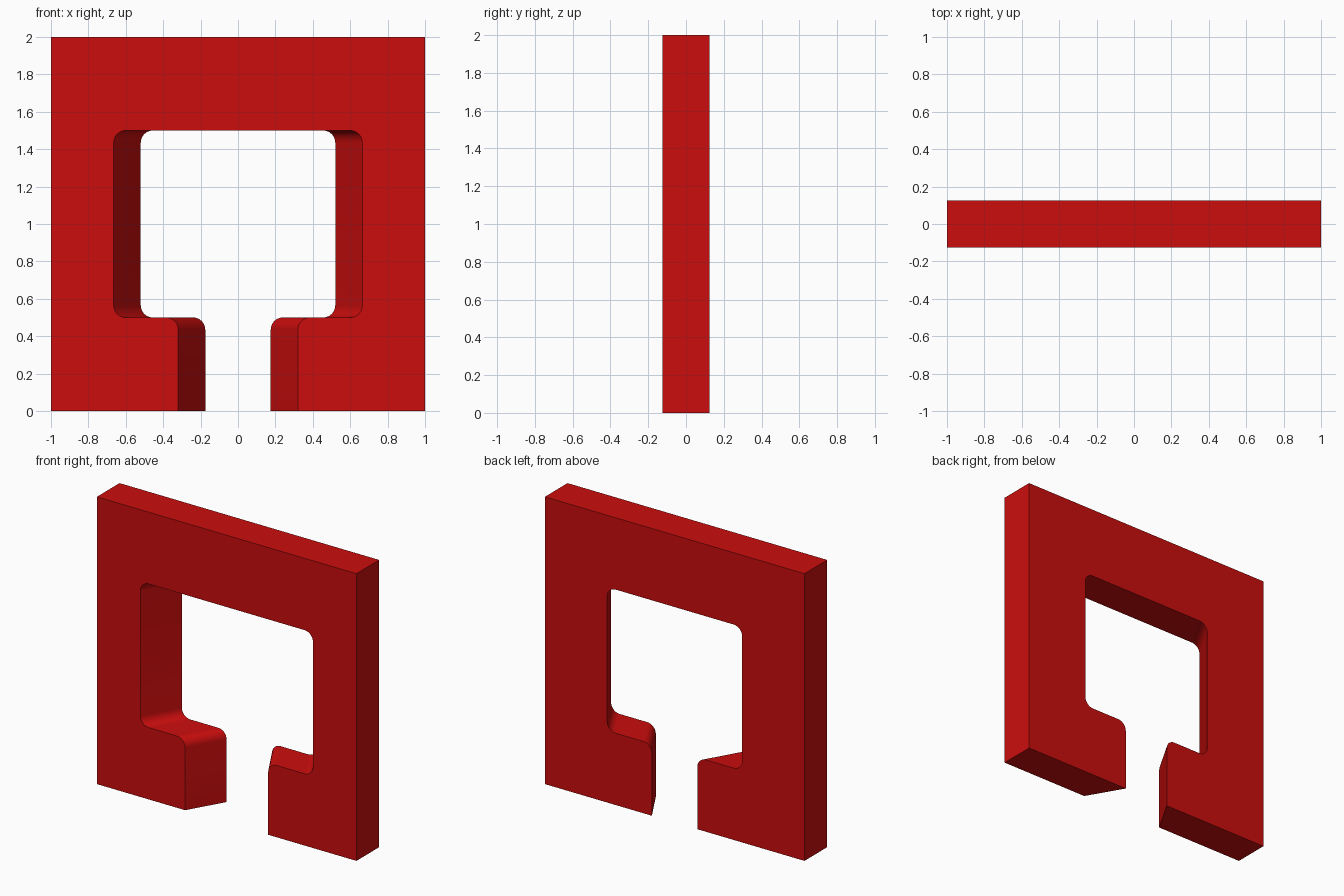
import bpy
import bmesh
from math import cos, sin, pi, radians

if "Cube" in bpy.data.objects:
    bpy.data.objects.remove(bpy.data.objects["Cube"], do_unlink=True)

HALF_DEPTH = 0.125
R = 0.065      # corner rounding of the opening
STEPS = 8


def arc(cx, cz, start, sweep):
    """Quarter-round corner points, angles in quarter turns."""
    return [(cx + R * cos((start + sweep * i / STEPS) * pi / 2),
             cz + R * sin((start + sweep * i / STEPS) * pi / 2))
            for i in range(STEPS + 1)]


def outline(slot, cavity):
    """Frame outline with a slot that opens into a wider cavity."""
    half = [(1, 2), (1, 0), (slot, 0)]
    half += arc(slot + R, 0.5 - R, 2, -1)       # slot lip
    half += arc(cavity - R, 0.5 + R, -1, 1)     # lower cavity corner
    half += arc(cavity - R, 1.5 - R, 0, 1)      # upper cavity corner
    return half + [(-x, z) for x, z in reversed(half)]


# Red material
red = bpy.data.materials.new("red")
red.use_nodes = True
color = (0.6, 0.004, 0.004, 1)
red.diffuse_color = color
red.node_tree.nodes["Principled BSDF"].inputs["Base Color"].default_value = color

# Plate with an opening that narrows towards the back
bm = bmesh.new()
front = [bm.verts.new((x, -HALF_DEPTH, z)) for x, z in outline(0.32, 0.665)]
back = [bm.verts.new((x, HALF_DEPTH, z)) for x, z in outline(0.175, 0.52)]
bm.faces.new(front)
bm.faces.new(back[::-1])
for i in range(len(front)):
    bm.faces.new((front[i], front[i - 1], back[i - 1], back[i]))
bmesh.ops.recalc_face_normals(bm, faces=bm.faces)

mesh = bpy.data.meshes.new("slotted_plate")
bm.to_mesh(mesh)
bm.free()
mesh.materials.append(red)
plate = bpy.data.objects.new("slotted_plate", mesh)
bpy.context.collection.objects.link(plate)

bpy.ops.object.select_all(action="DESELECT")
plate.select_set(True)
bpy.context.view_layer.objects.active = plate
bpy.ops.object.shade_smooth_by_angle(angle=radians(30))
